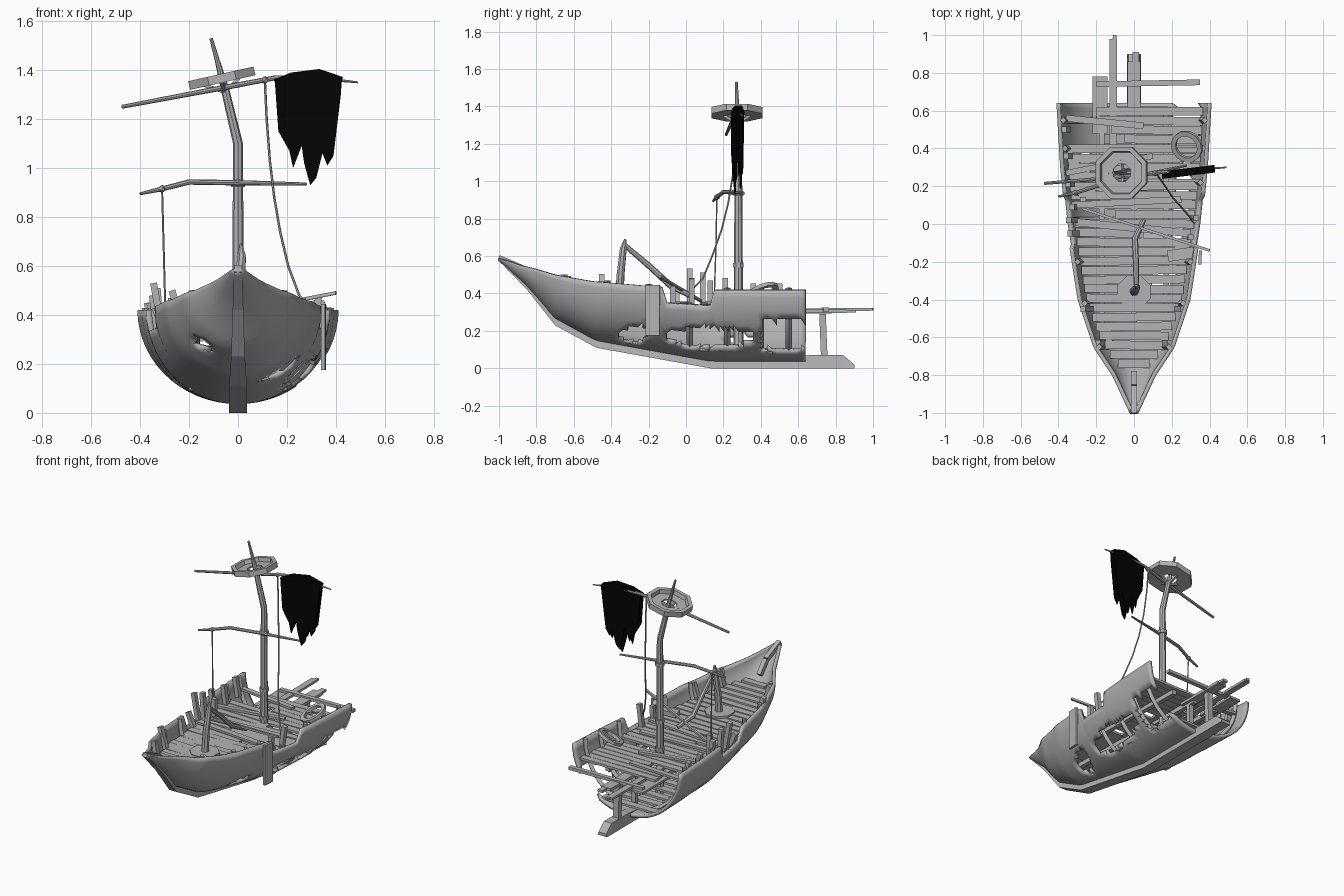
import bpy, bmesh, math, random
from mathutils import Vector, Matrix, Euler

random.seed(4)
if "Cube" in bpy.data.objects:
    bpy.data.objects.remove(bpy.data.objects["Cube"])


def material(name, value):
    m = bpy.data.materials.new(name)
    m.use_nodes = True
    colour = (value, value, value, 1)
    m.diffuse_color = colour
    m.node_tree.nodes["Principled BSDF"].inputs["Base Color"].default_value = colour
    return m


wood = material("weathered grey wood", 0.45)
cloth = material("black cloth", 0.001)


def add(name, data, mat=wood, smooth=False):
    if isinstance(data, bmesh.types.BMesh):
        mesh = bpy.data.meshes.new(name)
        data.to_mesh(mesh)
        data.free()
    else:
        mesh = data
    mesh.materials.clear()
    mesh.materials.append(mat)
    ob = bpy.data.objects.new(name, mesh)
    bpy.context.collection.objects.link(ob)
    if smooth:
        bpy.ops.object.select_all(action='DESELECT')
        ob.select_set(True)
        bpy.context.view_layer.objects.active = ob
        bpy.ops.object.shade_smooth_by_angle(angle=math.radians(40))
    return ob


def beams(name, items, mat=wood):
    """Boxes running from one point to another: (start, end, width, height)."""
    bm = bmesh.new()
    for a, b, w, h in items:
        a, b = Vector(a), Vector(b)
        d = b - a
        rot = d.to_track_quat('Y', 'Z').to_matrix().to_4x4()
        size = Matrix.Diagonal((w, d.length, h, 1))
        bmesh.ops.create_cube(bm, size=1, matrix=Matrix.Translation((a + b) / 2) @ rot @ size)
    return add(name, bm, mat)


def pole(name, pts, radii, res=2):
    cu = bpy.data.curves.new(name, 'CURVE')
    cu.dimensions = '3D'
    cu.bevel_depth = 1
    cu.bevel_resolution = res
    cu.use_fill_caps = True
    sp = cu.splines.new('POLY')
    sp.points.add(len(pts) - 1)
    for i, (p, q) in enumerate(zip(sp.points, pts)):
        p.co = (*q, 1)
        p.radius = radii[min(i, len(radii) - 1)]
    tmp = bpy.data.objects.new(name, cu)
    mesh = bpy.data.meshes.new_from_object(tmp)
    bpy.data.objects.remove(tmp)
    return add(name, mesh, smooth=True)


def ring(name, sides, profile, loc, rot=(0, 0, 0)):
    """Closed (radius, height) profile turned around an axis."""
    bm = bmesh.new()
    loops = []
    for k in range(sides):
        a = math.tau * (k + 0.5) / sides
        loops.append([bm.verts.new((r * math.cos(a), r * math.sin(a), z)) for r, z in profile])
    n = len(profile)
    for k in range(sides):
        p, q = loops[k], loops[(k + 1) % sides]
        for i in range(n):
            bm.faces.new((p[i], q[i], q[(i + 1) % n], p[(i + 1) % n]))
    bmesh.ops.recalc_face_normals(bm, faces=bm.faces)
    bm.transform(Matrix.Translation(loc) @ Euler(rot).to_matrix().to_4x4())
    return add(name, bm)


# Hull lines along y
def line(table):
    def f(y):
        for (a, u), (b, v) in zip(table, table[1:]):
            if y <= b:
                return u + (v - u) * max(0, (y - a) / (b - a))
        return table[-1][1]
    return f


keel_z = line([(-1, .575), (-.85, .42), (-.7, .23), (-.48, .11), (.13, 0), (.9, 0)])
sheer = line([(-1, .59), (-.88, .55), (-.8, .53), (-.7, .5), (-.5, .465), (-.2, .44), (.1, .42), (.64, .42)])
cut = line([(-.14, 1), (-.12, .35), (.14, .335), (.19, 1)])
beam = line([(-1, .012), (-.8, .105), (-.65, .205), (-.4, .288), (0, .35), (.3, .38), (.64, .4)])


def floor_z(y):
    return keel_z(y) + .047 * min(1, .25 + (y + 1) * 3)


def deck_z(y):
    return sheer(y) - .1


def hull_angle(y, z):
    lo = floor_z(y)
    return math.acos(max(0, min(1, 1 - (z - lo) / (sheer(y) - lo))))


def hull_point(y, t, inset=0):
    a = abs(t) * hull_angle(y, min(cut(y), sheer(y)))
    lo = floor_z(y)
    x = (beam(y) - inset) * math.sin(a) ** (1 + .3 * max(0, -y - .5))
    return Vector((math.copysign(x, t), y, lo + (sheer(y) - lo) * (1 - math.cos(a)) + inset * .5))


def half_width(y, z):
    return beam(y) * math.sin(hull_angle(y, z))


# Hull shell with jagged holes
def in_hole(c):
    y, z = c.y + random.uniform(-.01, .01), c.z + random.uniform(-.01, .01)

    def oval(cy, cz, ry, rz):
        return ((y - cy) / ry) ** 2 + ((z - cz) / rz) ** 2 < 1
    if c.x > 0:
        return oval(-.28, .185, .08, .045) or oval(.13, .17, .24, .055) or (y > .4 and .1 < z < .26)
    return oval(-.6, .29, .04, .035) or oval(.3, .15, .1, .03)


bm = bmesh.new()
ny, nt = 64, 15
rows = []
for j in range(ny + 1):
    y = -1 + 1.64 * j / ny
    rows.append([bm.verts.new(hull_point(y, t / nt)) for t in range(-nt, nt + 1)])
for p, q in zip(rows, rows[1:]):
    for i in range(2 * nt):
        bm.faces.new((p[i], p[i + 1], q[i + 1], q[i]))
bmesh.ops.triangulate(bm, faces=bm.faces)
gone = [f for f in bm.faces if in_hole(f.calc_center_median())]
bmesh.ops.delete(bm, geom=gone, context='FACES')
hull = add("hull", bm, smooth=True)
mod = hull.modifiers.new("thickness", 'SOLIDIFY')
mod.thickness = .022
mod.offset = 0

# Keel and stem, broken off at the stern
bm = bmesh.new()
sections = []
for y in (-1, -.925, -.85, -.775, -.7, -.59, -.48, -.2, .13, .5, .66, .84, .9):
    w = .016 + .02 * min(1, (y + 1) * 2)
    z = keel_z(y)
    h = .02 if y > .85 else .07 if y > .6 else .03 + .022 * min(1, (y + 1) * 4)
    sections.append([bm.verts.new(c) for c in ((-w, y, z), (w, y, z), (w * .8, y, z + h), (-w * .8, y, z + h))])
for p, q in zip(sections, sections[1:]):
    for i in range(4):
        bm.faces.new((p[i], p[(i + 1) % 4], q[(i + 1) % 4], q[i]))
bm.faces.new(sections[0])
bm.faces.new(sections[-1][::-1])
bmesh.ops.recalc_face_normals(bm, faces=bm.faces)
add("keel", bm)
beams("stem_cap", [((0, -1, .59), (0, -.86, .53), .03, .03), ((0, -.86, .53), (0, -.79, .45), .03, .03)])

# Ribs inside the hull
for y in (-.65, -.42, -.2, .02, .22, .4, .55):
    for side in (-1, 1):
        pole("rib", [hull_point(y, side * t / 8, .02) for t in range(1, 9)], [.017], 0)

# Deck planks, broken toward the stern
planks = []
for k in range(28):
    y = -.74 + .0495 * k
    z = deck_z(y)
    w = half_width(y - .02, z) - .016
    left, right = -w, w
    if y > .42:
        left = random.choice((-.12, -.2, -.05))
    elif k in (14, 16, 20):
        left, right = random.choice(((-w, .05), (-.1, w)))
    tilt = random.uniform(-.004, .004)
    planks.append(((left, y - tilt, z - tilt), (right, y + tilt, z + tilt), .045, .016))
beams("deck_planks", planks)
beams("deck_supports", [((x, -.55, .32), (x, .6, .295), .03, .03) for x in (-.17, 0, .17)])
beams("hold_floor", [((-.2, y, .1), (.2, y, .1), .05, .015) for y in (.1, .2, .3, .4, .5, .6)])
beams("loose_planks", [
    ((-.33, .1, .345), (.25, .13, .35), .035, .015), ((-.31, .01, .35), (.3, -.05, .35), .04, .015),
    ((-.27, .08, .36), (.4, -.14, .49), .014, .014), ((.18, -.17, .37), (.32, -.15, .38), .06, .03),
    ((-.36, .56, .35), (.05, .52, .34), .035, .015), ((-.36, .27, .345), (.1, .36, .34), .03, .015)])

# Planks and beams trailing off the stern
beams("stern_planks", [
    ((-.11, .35, .31), (-.11, .98, .315), .042, .016), ((-.11, .95, .315), (-.1, 1, .315), .02, .014),
    ((0, .5, .305), (0, .86, .305), .07, .02), ((.01, .84, .305), (.01, .91, .305), .035, .016),
    ((-.18, .48, .3), (-.18, .78, .3), .08, .015), ((-.2, .74, .315), (.35, .75, .315), .03, .02)])
beams("stern_posts", [
    ((0, .74, .04), (0, .73, .29), .04, .035), ((0, .55, .04), (0, .55, .3), .03, .03)])

# Broken uprights along the sides, each from its deck edge
posts = [(-.34, -.05, .43), (-.345, .02, .53), (-.33, .09, .51), (-.35, .21, .48), (-.36, .36, .45),
         (-.37, .5, .45), (-.27, .13, .47), (-.27, -.45, .5), (.33, .03, .48), (.3, -.07, .44),
         (.26, -.45, .46), (-.19, -.63, .49), (.19, -.63, .49)]
uprights = []
for x, y, z in posts:
    reach = half_width(y, deck_z(y)) - .03
    foot = math.copysign(min(abs(x), reach), x)
    uprights.append(((foot, y, deck_z(y)), (x, y, z), .03, .028))
beams("uprights", uprights)
beams("hanging_side_plank", [((.348, -.215, .31), (.352, -.14, .31), .016, .27)])

# Main mast with collars
pole("main_mast", [(0, .28, .05), (0, .28, .93), (0, .28, 1.1), (-.055, .275, 1.33), (-.085, .272, 1.44),
                   (-.11, .27, 1.53)], [.027, .021, .02, .017, .01, .007])
band = [(.018, -.012), (.03, -.012), (.03, .012), (.018, .012)]
for z in (.36, .55, .935):
    ring("mast_collar", 8, band, (0, .28, z))

# Lookout on the mast
ring("lookout_platform", 8, [(.148, -.018), (.148, .018), (.122, .018), (.116, -.008), (.05, -.008), (.05, -.018)],
     (-.066, .272, 1.367), (0, -.22, 0))
beams("lookout_braces", [((-.055, .275, 1.31), (-.066 + a, .272 + b, 1.352 + a * .2), .014, .014)
                         for a, b in ((.07, 0), (-.07, 0), (0, .07), (0, -.07))])

# Yards
pole("upper_yard", [(-.475, .215, 1.25), (-.05, .25, 1.33), (.15, .275, 1.368), (.3, .285, 1.37), (.49, .3, 1.35)],
     [.008, .011, .01, .009, .004])
pole("lower_yard", [(-.4, .145, .895), (-.31, .165, .915), (-.2, .2, .943), (0, .25, .94), (.28, .31, .935)],
     [.006, .01, .011, .011, .006])
for x, y, z in ((-.31, .165, .915), (.11, .268, 1.36), (0, .255, .94), (-.055, .255, 1.33)):
    bm = bmesh.new()
    bmesh.ops.create_icosphere(bm, subdivisions=1, radius=.017, matrix=Matrix.Translation((x, y, z)))
    add("rope_knot", bm)

# Ropes
pole("long_rope", [(.11, .27, 1.35), (.117, .265, 1.2), (.13, .25, 1.03), (.148, .225, .88), (.172, .19, .74),
                   (.205, .14, .6), (.25, .09, .48), (.31, .02, .41)], [.005], 1)
pole("short_rope", [(-.31, .165, .91), (-.303, .16, .65), (-.295, .15, .35)], [.004], 1)

# Torn black sail folded over the yard
top = [(.15, 1.36), (.22, 1.388), (.33, 1.402), (.425, 1.37)]
rag = [(.42, 1.3), (.39, 1.05), (.365, 1.01), (.345, 1.06), (.32, .96), (.295, .93), (.27, 1.02),
       (.26, 1.09), (.225, 1), (.21, 1.07), (.165, 1.15)]
for y, lift in ((.256, 0), (.287, .03)):
    bm = bmesh.new()
    face = bm.faces.new([bm.verts.new((x, y + (x - .29) * .12, z)) for x, z in
                         top + [(x, z + lift) for x, z in rag]])
    out = bmesh.ops.extrude_face_region(bm, geom=[face])
    bmesh.ops.translate(bm, verts=[v for v in out["geom"] if isinstance(v, bmesh.types.BMVert)], vec=(0, .008, 0))
    bmesh.ops.recalc_face_normals(bm, faces=bm.faces)
    add("torn_sail", bm, cloth)
beams("sail_fold", [((a[0], .276 + (a[0] - .29) * .12, a[1] - .004), (b[0], .276 + (b[0] - .29) * .12, b[1] - .004),
                     .04, .012) for a, b in zip(top, top[1:])], cloth)

# Broken foremast
ring("foremast_base", 8, [(.02, 0), (.095, 0), (.095, .014), (.02, .014)], (0, -.36, deck_z(-.36) + .005))
pole("foremast_stub", [(0, -.36, .3), (.005, -.35, .5), (.015, -.335, .64), (.012, -.325, .69)], [.026, .022, .019, .006])
pole("fallen_foremast", [(.012, -.33, .66), (.01, -.2, .55), (.005, -.08, .44), (.05, .02, .39)], [.013, .016, .017, .014])

# Fallen hoop on the stern deck
ring("broken_hoop", 12, [(.062, -.01), (.088, -.01), (.088, .01), (.062, .01)], (.28, .41, .41), (.35, -.4, 0))
beams("hoop_spoke", [((.21, .41, .385), (.35, .41, .435), .012, .01)])
